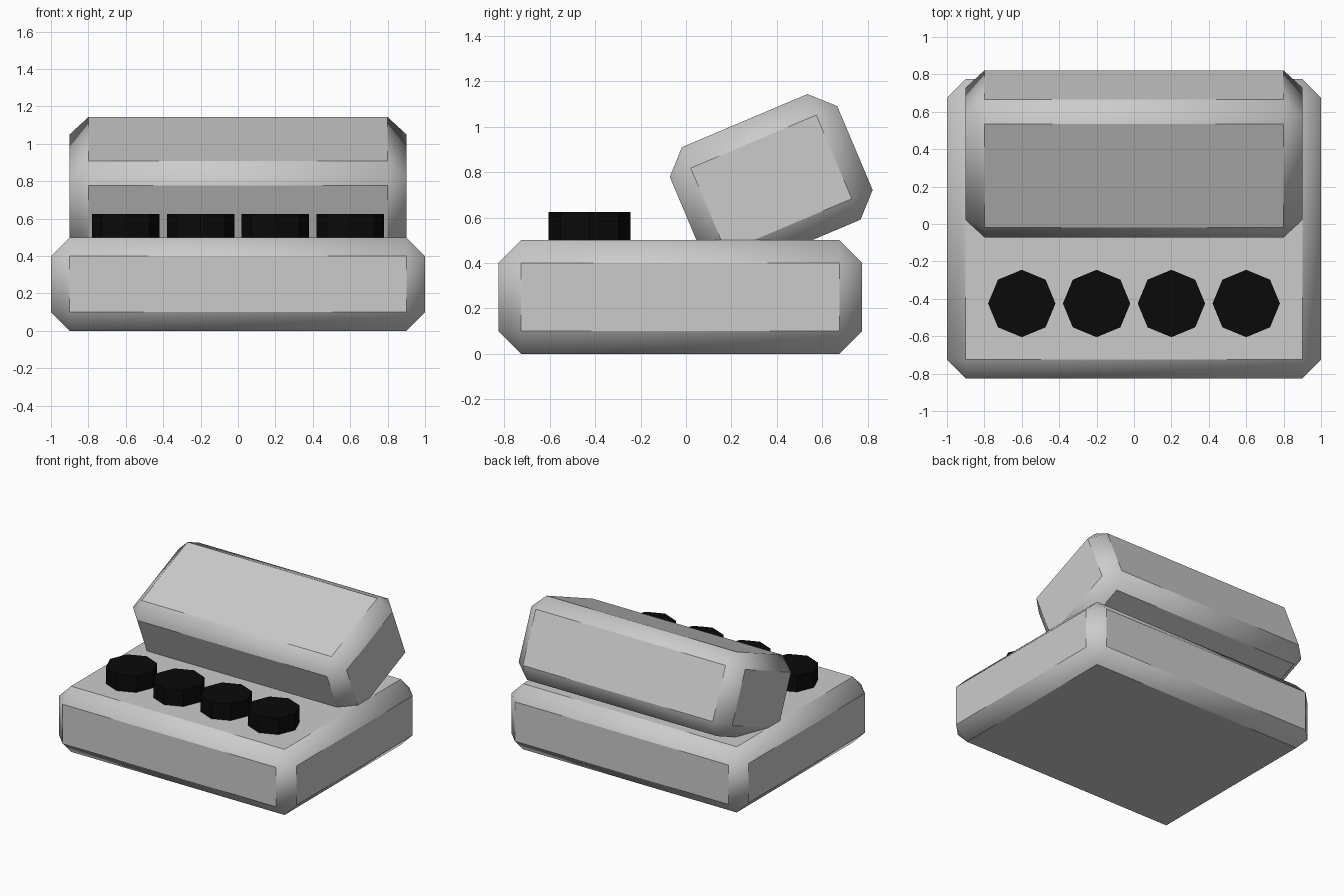
import bpy, bmesh, math

if "Cube" in bpy.data.objects:
    bpy.data.objects.remove(bpy.data.objects["Cube"])

black = bpy.data.materials.new("black")
black.diffuse_color = (0.003, 0.003, 0.003, 1)
black.use_nodes = True
black.node_tree.nodes["Principled BSDF"].inputs["Base Color"].default_value = black.diffuse_color


def smooth(obj, degrees):
    bpy.ops.object.select_all(action='DESELECT')
    obj.select_set(True)
    bpy.context.view_layer.objects.active = obj
    bpy.ops.object.shade_smooth_by_angle(angle=math.radians(degrees))


def chamfered_box(name, size, location, tilt=0.0, width=0.1):
    bm = bmesh.new()
    bmesh.ops.create_cube(bm, size=1)
    bmesh.ops.scale(bm, vec=size, verts=bm.verts)
    bmesh.ops.bevel(bm, geom=bm.edges[:], offset=width, offset_type='OFFSET',
                    segments=1, profile=0.5, affect='EDGES')
    mesh = bpy.data.meshes.new(name)
    bm.to_mesh(mesh)
    bm.free()
    obj = bpy.data.objects.new(name, mesh)
    bpy.context.collection.objects.link(obj)
    obj.location = location
    obj.rotation_euler.x = tilt
    # chamfers blend into their corners, the big faces stay crisp
    smooth(obj, 40)
    return obj


# lower body and tilted upper block
chamfered_box("base", (2, 1.6, 0.5), (0, -0.025, 0.25))
chamfered_box("tilted_block", (1.8, 0.8, 0.6), (0, 0.375, 0.75), tilt=0.4)

# row of octagonal knobs along the front
for i in range(4):
    bpy.ops.mesh.primitive_cylinder_add(vertices=8, radius=0.18, depth=0.15,
                                        location=(-0.6 + 0.4 * i, -0.425, 0.55))
    knob = bpy.context.object
    knob.name = f"knob_{i + 1}"
    knob.data.materials.append(black)
